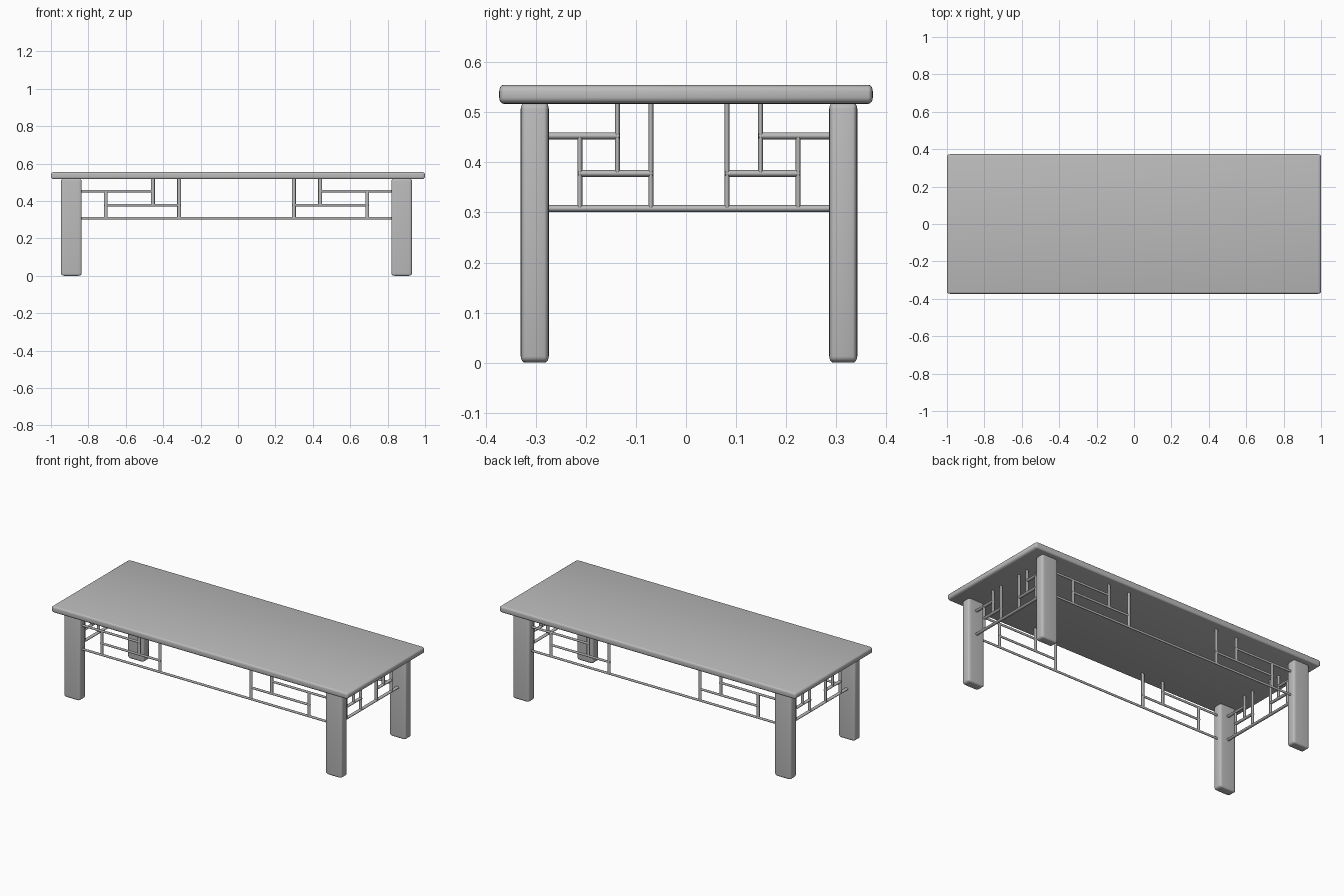
import bpy, bmesh
from mathutils import Matrix, Vector

if "Cube" in bpy.data.objects:
    bpy.data.objects.remove(bpy.data.objects["Cube"])

# One plain grey for the whole table
grey = bpy.data.materials.new("plain grey")
grey.use_nodes = True
colour = (0.5, 0.5, 0.5, 1)
grey.diffuse_color = colour
grey.node_tree.nodes["Principled BSDF"].inputs["Base Color"].default_value = colour

STRETCH = Vector((2.0, 1.0, 1.4))   # sections are wider along the table
CX, CY = -0.008, 0.006              # centre of the base frame
LEG_X, LEG_Y = 0.883, 0.308         # leg centres from that centre
TOP_UNDER = 0.517
LOW, MID, HIGH = 0.308, 0.378, 0.453


def finish(name, bm):
    mesh = bpy.data.meshes.new(name)
    bm.to_mesh(mesh)
    bm.free()
    mesh.materials.append(grey)
    obj = bpy.data.objects.new(name, mesh)
    bpy.context.collection.objects.link(obj)
    bpy.ops.object.select_all(action='DESELECT')
    obj.select_set(True)
    bpy.context.view_layer.objects.active = obj
    bpy.ops.object.shade_smooth_by_angle(angle=0.8)
    return obj


def rounded_box(name, centre, size, radius):
    """Box with rounded edges, stretched like the rest of the table."""
    bm = bmesh.new()
    bmesh.ops.create_cube(bm, size=1)
    bmesh.ops.scale(bm, vec=[s / k for s, k in zip(size, STRETCH)], verts=bm.verts)
    bmesh.ops.bevel(bm, geom=bm.edges[:], offset=radius, segments=4,
                    profile=0.5, affect='EDGES')
    bmesh.ops.scale(bm, vec=STRETCH, verts=bm.verts)
    bmesh.ops.translate(bm, vec=centre, verts=bm.verts)
    return finish(name, bm)


def add_rod(bm, start, end, radius=0.005):
    """Round rod between two points, its section stretched with the table."""
    a = Vector([p / k for p, k in zip(start, STRETCH)])
    b = Vector([p / k for p, k in zip(end, STRETCH)])
    axis = b - a
    turn = axis.to_track_quat('Z', 'Y').to_matrix().to_4x4()
    place = Matrix.Diagonal(STRETCH.to_4d()) @ Matrix.Translation((a + b) / 2) @ turn
    bmesh.ops.create_cone(bm, cap_ends=True, segments=16, radius1=radius,
                          radius2=radius, depth=axis.length, matrix=place)


def lattice(name, point, reach, outer, middle, inner, over):
    """Rail and stepped bars; point(u, z) maps the panel into space."""
    bm = bmesh.new()
    add_rod(bm, point(-reach, LOW), point(reach, LOW))
    for s in (-1, 1):
        bars = [((reach, HIGH), (middle - over, HIGH)),
                ((outer + over, MID), (inner - over, MID)),
                ((outer, LOW), (outer, HIGH)),
                ((middle, MID), (middle, TOP_UNDER + 0.01)),
                ((inner, LOW), (inner, TOP_UNDER + 0.01))]
        for (u0, z0), (u1, z1) in bars:
            add_rod(bm, point(s * u0, z0), point(s * u1, z1))
    return finish(name, bm)


# Table top
rounded_box("table_top", (0, 0, 0.536), (2, 0.746, 0.038), 0.009)

# Four legs
for sy, depth in ((-1, "front"), (1, "back")):
    for sx, side in ((-1, "right"), (1, "left")):
        rounded_box(f"{depth}_{side}_leg",
                    (CX + sx * LEG_X, CY + sy * LEG_Y, 0.26),
                    (0.11, 0.056, 0.52), 0.009)

# Lattice panels on the long sides and the short ends
for s, name in ((-1, "front"), (1, "back")):
    lattice(f"{name}_lattice", lambda u, z: (CX + u, CY + s * LEG_Y, z),
            LEG_X, 0.699, 0.447, 0.307, 0.008)
for s, name in ((-1, "right"), (1, "left")):
    lattice(f"{name}_lattice", lambda u, z: (CX + s * LEG_X, CY + u, z),
            LEG_Y, 0.218, 0.143, 0.076, 0.004)
